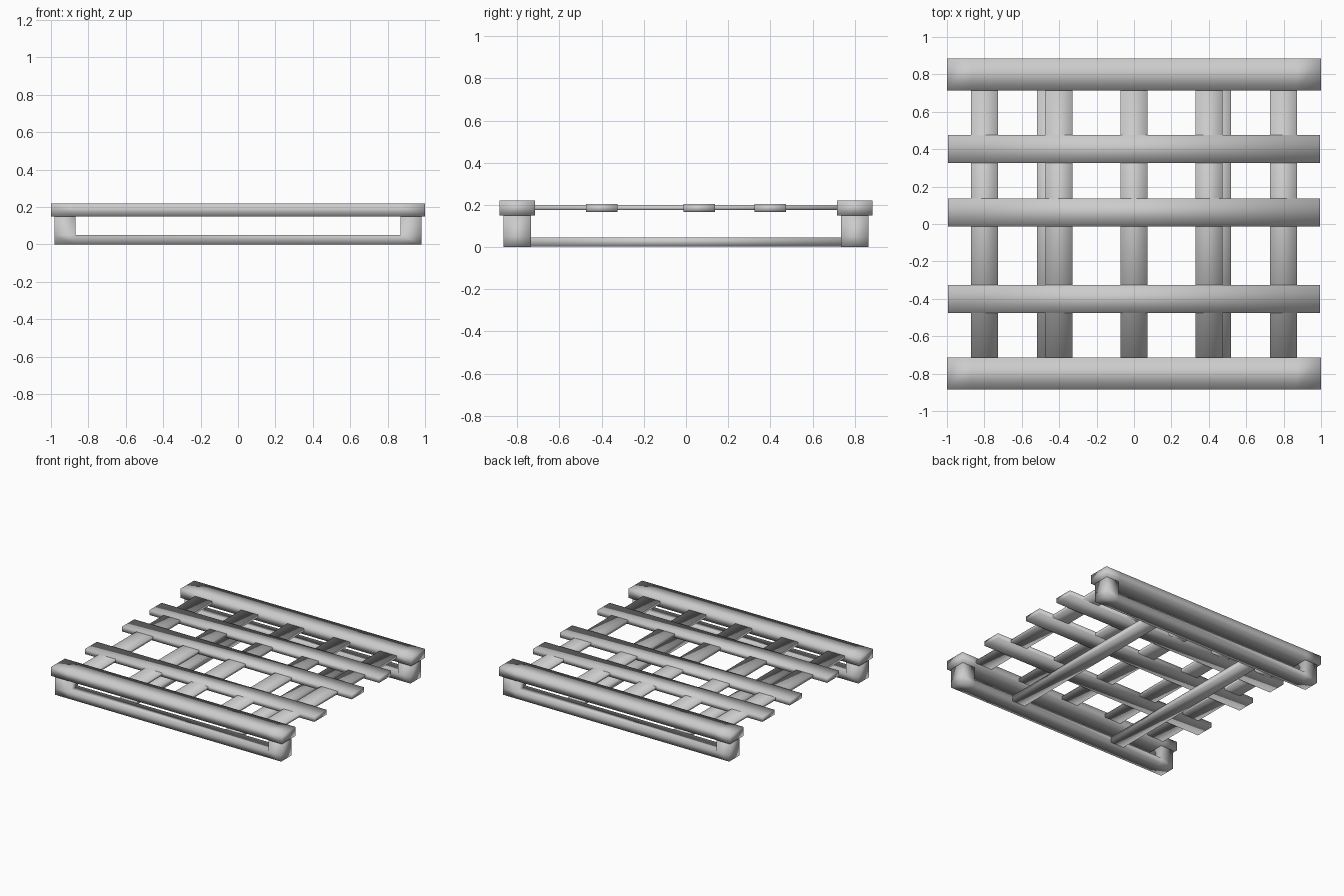
import bpy, bmesh

if "Cube" in bpy.data.objects:
    bpy.data.objects.remove(bpy.data.objects["Cube"])


def box_mesh(x, y, z, cuts=()):
    """Box from (min, max) ranges, with optional edge loops across x."""
    bm = bmesh.new()
    bmesh.ops.create_cube(bm, size=1)
    for v in bm.verts:
        for i, (lo, hi) in enumerate((x, y, z)):
            v.co[i] = lo if v.co[i] < 0 else hi
    for c in cuts:
        bmesh.ops.bisect_plane(bm, geom=bm.verts[:] + bm.edges[:] + bm.faces[:],
                               plane_co=(c, 0, 0), plane_no=(1, 0, 0))
    return bm


def finish(bm, name):
    bmesh.ops.recalc_face_normals(bm, faces=bm.faces[:])
    for f in bm.faces:
        f.smooth = True
    me = bpy.data.meshes.new(name)
    bm.to_mesh(me)
    bm.free()
    ob = bpy.data.objects.new(name, me)
    bpy.context.collection.objects.link(ob)
    return ob


for side, s in (("front", -1), ("back", 1)):
    c = 0.8 * s
    # Foot rail with a short post raised at each end
    bm = box_mesh((-0.98, 0.98), (c - 0.065, c + 0.065), (0, 0.05), (-0.87, 0.87))
    bm.normal_update()
    ends = [f for f in bm.faces
            if f.normal.z > 0.9 and abs(f.calc_center_median().x) > 0.87]
    for f in ends:
        ext = bmesh.ops.extrude_face_region(bm, geom=[f])["geom"]
        for v in ext:
            if isinstance(v, bmesh.types.BMVert):
                v.co.z = 0.15
        bm.faces.remove(f)
    finish(bm, side + "_foot_frame")
    # Wider rail on top of the posts
    finish(box_mesh((-1, 1), (c - 0.085, c + 0.085), (0.15, 0.22), (-0.87, 0.87)),
           side + "_top_rail")

# Slats running front to back between the top rails
for i, x in enumerate((-0.8, -0.4, 0, 0.4, 0.8)):
    finish(box_mesh((x - 0.072, x + 0.072), (-0.73, 0.73), (0.175, 0.197)),
           f"long_slat_{i + 1}")

# Slightly thicker slats crossing them
for i, y in enumerate((-0.4, 0.062, 0.4)):
    finish(box_mesh((-0.995, 0.995), (y - 0.075, y + 0.075), (0.166, 0.204)),
           f"cross_slat_{i + 1}")

# Floor bars joining the foot rails
for side, s in (("left", -1), ("right", 1)):
    x = 0.46 * s
    finish(box_mesh((x - 0.058, x + 0.058), (-0.735, 0.735), (0.004, 0.046)),
           side + "_floor_bar")
